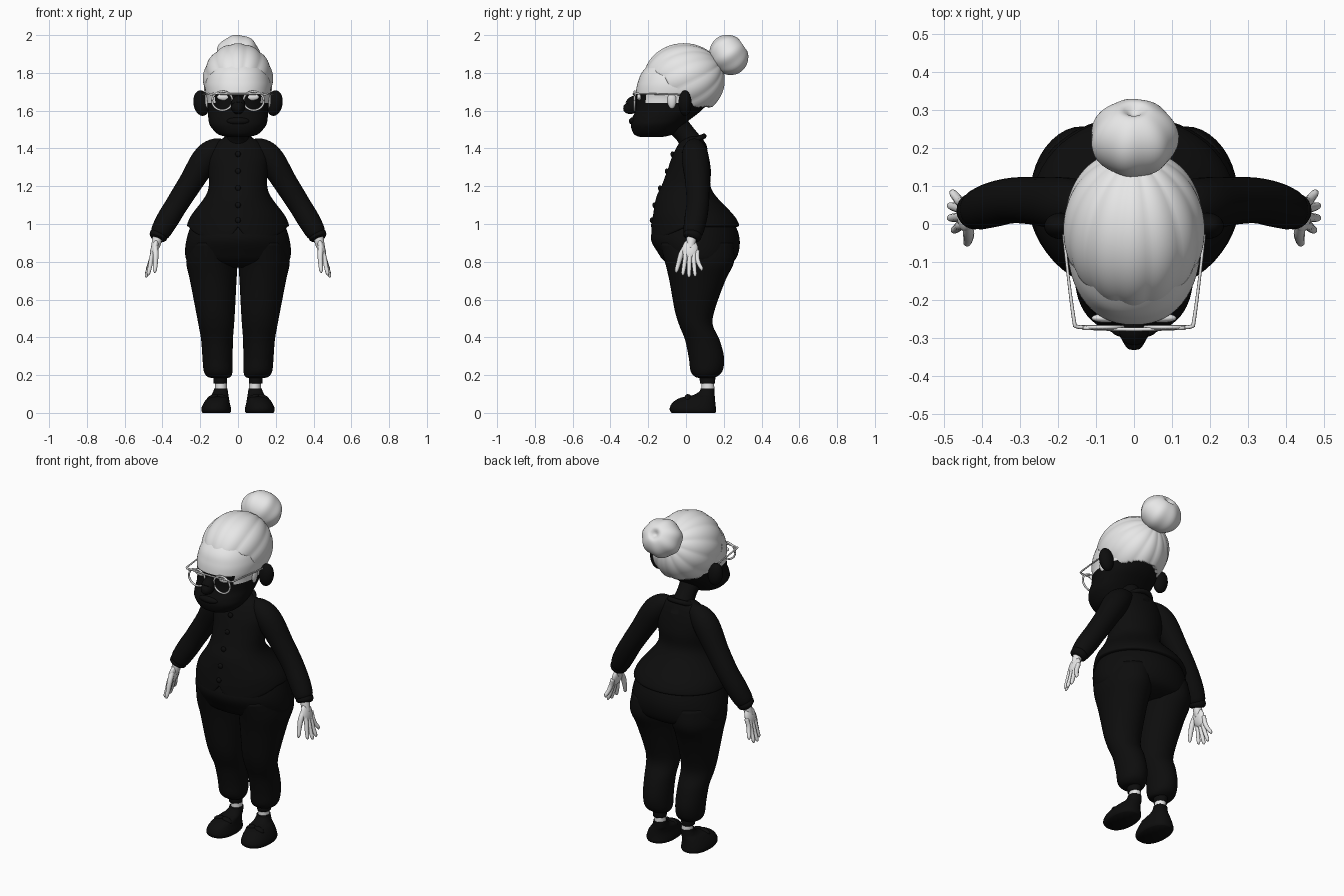
import bpy, bmesh, math
from mathutils import Vector, Matrix

cube = bpy.data.objects.get("Cube")
if cube:
    bpy.data.objects.remove(cube, do_unlink=True)


def material(name, value):
    m = bpy.data.materials.new(name)
    m.use_nodes = True
    col = (value, value, value, 1)
    m.diffuse_color = col
    m.node_tree.nodes["Principled BSDF"].inputs["Base Color"].default_value = col
    return m


BLACK = material("black", 0.004)
PALE = material("pale grey", 0.8)


def finish(name, bm, *mats):
    bmesh.ops.recalc_face_normals(bm, faces=bm.faces[:])
    me = bpy.data.meshes.new(name)
    bm.to_mesh(me)
    bm.free()
    for m in mats:
        me.materials.append(m)
    ob = bpy.data.objects.new(name, me)
    bpy.context.collection.objects.link(ob)
    for p in me.polygons:
        p.use_smooth = True
    return ob


def skin(rings):
    """Bridge closed rings of points and cap both ends."""
    bm = bmesh.new()
    loops = [[bm.verts.new(p) for p in ring] for ring in rings]
    n = len(loops[0])
    for a, b in zip(loops, loops[1:]):
        for i in range(n):
            j = (i + 1) % n
            bm.faces.new((a[i], a[j], b[j], b[i]))
    bm.faces.new(loops[0])
    bm.faces.new(loops[-1])
    return bm


def refine(rows, steps):
    """Smooth the rows with a Catmull-Rom spline."""
    out = []
    for i in range(len(rows) - 1):
        p0, p1, p2 = rows[max(i - 1, 0)], rows[i], rows[i + 1]
        p3 = rows[min(i + 2, len(rows) - 1)]
        for s in range(steps):
            t = s / steps
            out.append([b + 0.5 * t * (c - a + t * (2 * a - 5 * b + 4 * c - d + t * (3 * (b - c) + d - a)))
                        for a, b, c, d in zip(p0, p1, p2, p3)])
    return out + [list(rows[-1])]


def loft(rows, steps=4, n=40, power=2.0):
    """Rows: height, centre x, half width, front y, back y."""
    rings = []
    for z, cx, w, front, back in refine(rows, steps):
        ring = []
        for i in range(n):
            a = math.tau * i / n
            c, s = math.cos(a), math.sin(a)
            x = math.copysign(abs(c) ** (2 / power), c) * w
            y = math.copysign(abs(s) ** (2 / power), s) * (back - front) / 2
            ring.append(Vector((cx + x, (front + back) / 2 + y, z)))
        rings.append(ring)
    return skin(rings)


def tube(rows, steps=4, n=16):
    """Rows: x, y, z, radius."""
    pts = refine(rows, steps)
    rings = []
    for i, (x, y, z, r) in enumerate(pts):
        d = Vector(pts[min(i + 1, len(pts) - 1)][:3]) - Vector(pts[max(i - 1, 0)][:3])
        q = d.to_track_quat("Z", "Y")
        rings.append([Vector((x, y, z)) + q @ Vector((r * math.cos(math.tau * k / n),
                      r * math.sin(math.tau * k / n), 0)) for k in range(n)])
    return skin(rings)


def ball(centre, radii, tilt=None, u=24, v=16):
    bm = bmesh.new()
    m = Matrix.Translation(centre) @ (tilt or Matrix()) @ Matrix.Diagonal((*radii, 1))
    bmesh.ops.create_uvsphere(bm, u_segments=u, v_segments=v, radius=1, matrix=m)
    return bm


def pair(name, bm, *mats):
    """Left part and its mirrored right part."""
    other = bm.copy()
    bmesh.ops.scale(other, vec=(-1, 1, 1), verts=other.verts[:])
    finish("left_" + name, bm, *mats)
    finish("right_" + name, other, *mats)


# Head: dark face below the hairline, pale brow and scalp above
head = loft([(1.46, 0, .05, -.24, -.13), (1.475, 0, .105, -.275, -.07), (1.52, 0, .147, -.292, -.02),
             (1.56, 0, .157, -.285, .03), (1.60, 0, .16, -.268, .08), (1.66, 0, .165, -.265, .13),
             (1.70, 0, .174, -.265, .16), (1.75, 0, .174, -.255, .17), (1.81, 0, .155, -.228, .16),
             (1.88, 0, .11, -.15, .12), (1.92, 0, .04, -.07, .05)], 6, 56, 2.25)
for f in head.faces:
    c = f.calc_center_median()
    f.material_index = int(c.z > (1.69 if c.y < -.21 else 1.645))
finish("head", head, BLACK, PALE)
finish("nose", tube([(0, -.24, 1.67, .015), (0, -.275, 1.645, .035), (0, -.293, 1.617, .037),
                     (0, -.325, 1.61, .02), (0, -.332, 1.609, .004)]), BLACK)
finish("lips", ball((0, -.28, 1.545), (.06, .022, .02)), BLACK)
pair("ear", ball((.193, -.005, 1.64), (.043, .035, .068), Matrix.Rotation(.15, 4, "Y")), BLACK)
pair("eye", ball((.075, -.248, 1.672), (.037, .012, .018)), PALE)
finish("neck", tube([(0, -.06, 1.54, .06), (0, .0, 1.47, .055), (0, .04, 1.4, .07), (0, .04, 1.36, .08)]), BLACK)

# Swept hair: strands run towards the bun, and everything below the hairline tucks in
hair = ball((0, 0, 0), (1, 1, 1), None, 112, 72)
sweep = Matrix.Rotation(-math.radians(62), 3, "X")
for v in hair.verts:
    lon = math.atan2(v.co.y, v.co.x)
    rim = math.sqrt(max(0, 1 - v.co.z ** 2))
    strand = 1 + .028 * rim * (abs(math.cos(6.5 * lon + .8)) - .6)
    d = sweep @ v.co
    p = Vector((d.x * .185, d.y * .215 - .01, d.z * .195 + 1.76)) 
    centre = Vector((0, -.01, 1.76))
    p = centre + (p - centre) * strand
    t = min(1, max(0, (p.y + .11) / .06))
    edge = (1.77 - .25 * (p.y + .08) + .012 * math.cos(p.x * 55)) * (1 - t) + 1.615 * t
    if p.z < edge:
        p = centre + (p - centre) * .8
    v.co = p
finish("hair", hair, PALE)
pair("sideburn", ball((.158, -.075, 1.66), (.018, .025, .05)), PALE)

# Bun with a gathered dimple
bun = ball((0, 0, 0), (1, 1, 1), None, 64, 40)
turn = Matrix.Rotation(-math.radians(55), 3, "X")
for v in bun.verts:
    lon = math.atan2(v.co.y, v.co.x)
    r = math.hypot(v.co.x, v.co.y)
    fold = 1 + .03 * r * math.cos(7 * lon)
    dent = .28 * math.exp(-(r / .22) ** 2) if v.co.z > 0 else 0
    v.co = Vector((0, .227, 1.895)) + turn @ Vector((v.co.x * .115 * fold, v.co.y * .108 * fold,
                                                  (v.co.z - dent) * .1))
finish("hair_bun", bun, PALE)

# Spectacles
rim = [(.083 + .054 * math.cos(a), -.272, 1.652 + .05 * math.sin(a), .0055)
       for a in [math.tau * k / 32 for k in range(33)]]
pair("lens_rim", tube(rim, 1, 8), PALE)
pair("temple_arm", tube([(.13, -.272, 1.682, .005), (.152, -.27, 1.688, .005), (.158, -.255, 1.69, .005),
                         (.172, -.15, 1.688, .004), (.186, -.02, 1.685, .004)], 4, 8), PALE)
finish("brow_bar", tube([(-.135, -.274, 1.69, .005), (0, -.278, 1.688, .005), (.135, -.274, 1.69, .005)], 4, 8), PALE)

# Cardigan, hem dipping at the front
cardigan = loft([(1.462, 0, .06, 0, .08), (1.43, 0, .12, -.035, .1), (1.36, 0, .158, -.072, .12),
                 (1.28, 0, .157, -.1, .132), (1.2, 0, .155, -.13, .13), (1.14, 0, .177, -.158, .165),
                 (1.05, 0, .245, -.174, .25), (1.0, 0, .268, -.184, .28), (.985, 0, .262, -.178, .272),
                 (.985, 0, .22, -.14, .23)], 4, 56)
for v in cardigan.verts:
    if v.co.z < 1.04 and v.co.y < 0:
        v.co.z -= .07 * min(1, -v.co.y / .15) * min(1, abs(v.co.x) / .05) * (1.04 - v.co.z) / .055
finish("cardigan", cardigan, BLACK)
for z, y in ((1.37, -.072), (1.28, -.102), (1.19, -.138), (1.1, -.168), (1.02, -.182)):
    finish("cardigan_button", ball((0, y, z), (.015, .01, .015), None, 12, 8), BLACK)
finish("collar", tube([(.07 * math.cos(a), .04 + .055 * math.sin(a), 1.44 + .025 * math.sin(a), .014)
                       for a in [math.tau * k / 24 for k in range(25)]], 1, 10), BLACK)

# Sleeves
pair("sleeve", tube([(.06, .045, 1.42, .03), (.12, .045, 1.395, .06), (.175, .05, 1.34, .072),
                     (.25, .06, 1.22, .064), (.32, .062, 1.11, .06), (.375, .05, 1.02, .059),
                     (.412, .037, .955, .052), (.423, .033, .935, .036)], 5, 24), BLACK)
pair("sleeve_cuff", tube([(.413, .037, .955, .042), (.418, .035, .945, .048), (.424, .033, .93, .047),
                          (.428, .03, .92, .036)], 3, 24), BLACK)

# Hands: flat palm, four spread fingers and a thumb
palm = ball((.443, .022, .865), (.02, .043, .055), Matrix.Rotation(-.25, 4, "Y"))
pair("palm", palm, PALE)
pair("wrist", tube([(.422, .032, .95, .027), (.432, .027, .9, .025), (.442, .022, .87, .02)]), PALE)
for name, dy, tip, low, out in (("first", -.017, -.016, .728, .474), ("middle", .006, .016, .717, .484),
                                ("ring", .028, .048, .722, .484), ("little", .046, .082, .752, .478)):
    pair(name + "_finger", tube([(.446, dy + .015, .86, .012), (.458, dy + .013, .82, .0125),
                                 ((.458 + out) / 2, (dy + tip + .012) / 2, (.82 + low) / 2, .0115),
                                 (out, tip, low + .012, .0095), (out + .002, tip, low, .003)], 4, 10), PALE)
pair("thumb", tube([(.438, .0, .885, .014), (.436, -.025, .84, .015), (.437, -.04, .79, .0125),
                    (.44, -.05, .755, .01), (.441, -.053, .742, .003)], 4, 10), PALE)

# Trousers
finish("trouser_seat", loft([(1.04, 0, .22, -.15, .22), (.99, 0, .25, -.17, .262), (.92, 0, .272, -.186, .284),
                             (.85, 0, .28, -.15, .278), (.8, 0, .262, -.11, .25), (.77, 0, .16, -.03, .18)], 4, 56),
       BLACK)
pair("trouser_leg", loft([(.9, .13, .13, -.14, .25), (.8, .138, .136, -.112, .255), (.7, .131, .123, -.088, .208),
                          (.545, .12, .104, -.06, .152), (.465, .115, .094, -.036, .142),
                          (.386, .111, .084, -.005, .178), (.29, .108, .08, .015, .202),
                          (.22, .105, .076, .025, .192), (.19, .1, .06, .05, .16), (.185, .095, .03, .08, .14)]), BLACK)
pair("trouser_cuff", loft([(.2, .094, .034, .075, .155), (.18, .094, .037, .072, .155),
                           (.155, .094, .036, .075, .153)], 3, 24), BLACK)

# Socks and shoes
pair("sock", loft([(.165, .09, .031, .082, .148), (.13, .09, .031, .082, .15), (.1, .09, .032, .08, .15)], 3, 24), PALE)
pair("shoe", loft([(0, .115, .073, -.075, .155), (.012, .115, .079, -.085, .16), (.03, .115, .077, -.085, .158),
                   (.055, .112, .068, -.07, .155), (.08, .104, .056, -.03, .153), (.095, .096, .045, .04, .152),
                   (.115, .092, .038, .072, .152), (.13, .091, .036, .077, .152)], 4, 32, 2.3), BLACK)
for side, x in (("inner", .08), ("outer", .135)):
    pair(side + "_bow_loop", ball((x, .01, .082), (.032, .018, .014),
                                  Matrix.Rotation(.35 if x > .1 else -.35, 4, "Y"), 16, 10), BLACK)
